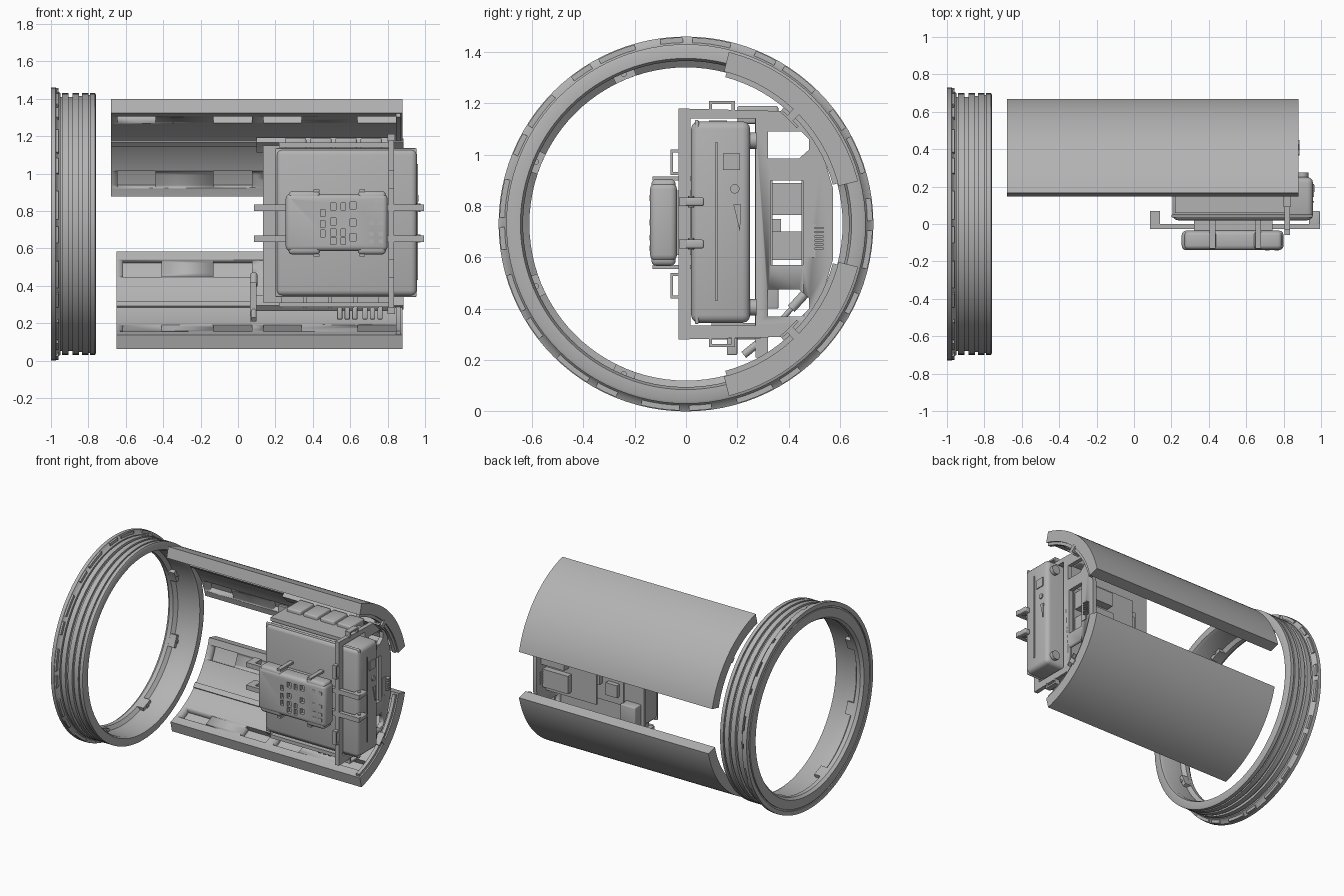
import bpy, bmesh, math
from mathutils import Vector

cube = bpy.data.objects.get("Cube")
if cube:
    bpy.data.objects.remove(cube, do_unlink=True)

CZ = 0.73  # height of the tube axis
grey = bpy.data.materials.new("plain grey")
grey.use_nodes = True
grey.diffuse_color = (0.45, 0.45, 0.45, 1)
grey.node_tree.nodes["Principled BSDF"].inputs["Base Color"].default_value = grey.diffuse_color


def finish(name, bm, smooth=True):
    bmesh.ops.recalc_face_normals(bm, faces=bm.faces)
    me = bpy.data.meshes.new(name)
    bm.to_mesh(me)
    bm.free()
    ob = bpy.data.objects.new(name, me)
    bpy.context.collection.objects.link(ob)
    me.materials.append(grey)
    if smooth:
        activate(ob)
        bpy.ops.object.shade_smooth_by_angle(angle=math.radians(30))
    return ob


def activate(ob):
    bpy.ops.object.select_all(action='DESELECT')
    ob.select_set(True)
    bpy.context.view_layer.objects.active = ob


def box(name, xs, ys, zs, bevel=0.0):
    bm = bmesh.new()
    bmesh.ops.create_cube(bm, size=1)
    for v in bm.verts:
        v.co = [(a + b) / 2 + c * (b - a) for (a, b), c in zip((xs, ys, zs), v.co)]
    if bevel:
        bmesh.ops.bevel(bm, geom=bm.edges[:], offset=bevel, segments=3, profile=0.5, affect='EDGES')
    return finish(name, bm, bevel > 0)


def rod(name, p, q, r, sides=24):
    p, q = Vector(p), Vector(q)
    bm = bmesh.new()
    bmesh.ops.create_cone(bm, cap_ends=True, segments=sides, radius1=r, radius2=r, depth=(q - p).length)
    turn = (q - p).to_track_quat('Z', 'Y').to_matrix()
    for v in bm.verts:
        v.co = turn @ v.co + (p + q) / 2
    return finish(name, bm)


def prism(name, outline, x0, x1, smooth=True):
    """Extrude a (y, z from axis) outline along x."""
    bm = bmesh.new()
    face = bm.faces.new([bm.verts.new((x0, y, CZ + z)) for y, z in outline])
    new = bmesh.ops.extrude_face_region(bm, geom=[face])["geom"]
    for v in new:
        if isinstance(v, bmesh.types.BMVert):
            v.co.x = x1
    return finish(name, bm, smooth)


def arc(r, a0, a1, n):
    angles = [math.radians(a0 + (a1 - a0) * i / n) for i in range(n + 1)]
    return [(r * math.cos(a), r * math.sin(a)) for a in angles]


def sector(name, r0, r1, a0, a1, x0, x1, n=24):
    return prism(name, arc(r0, a0, a1, n) + arc(r1, a1, a0, n), x0, x1)


def cut(target, cutters):
    for c in cutters:
        c.hide_render = True
        mod = target.modifiers.new("cut", 'BOOLEAN')
        mod.operation, mod.solver, mod.object = 'DIFFERENCE', 'EXACT', c
        activate(target)
        bpy.ops.object.modifier_apply(modifier=mod.name)
        bpy.data.objects.remove(c, do_unlink=True)


# Grooved coupling ring, turned around the tube axis
profile = [(-1, 0.625), (-1, 0.69), (-0.993, 0.69), (-0.993, 0.7), (-1, 0.7), (-1, 0.73),
           (-0.975, 0.73), (-0.965, 0.71), (-0.95, 0.7), (-0.95, 0.68), (-0.94, 0.68),
           (-0.94, 0.7), (-0.905, 0.7), (-0.905, 0.68), (-0.885, 0.68), (-0.885, 0.7),
           (-0.85, 0.7), (-0.85, 0.685), (-0.835, 0.685), (-0.835, 0.7), (-0.8, 0.7),
           (-0.8, 0.69), (-0.79, 0.69), (-0.79, 0.7), (-0.765, 0.7), (-0.76, 0.69),
           (-0.76, 0.645), (-0.78, 0.635), (-0.93, 0.635), (-0.95, 0.61), (-0.98, 0.61)]
bm = bmesh.new()
SEG = 96
rings = []
for i in range(SEG):
    a = 2 * math.pi * i / SEG
    rings.append([bm.verts.new((x, r * math.cos(a), CZ + r * math.sin(a))) for x, r in profile])
for i in range(SEG):
    a, b = rings[i], rings[(i + 1) % SEG]
    for j in range(len(profile)):
        k = (j + 1) % len(profile)
        bm.faces.new((a[j], a[k], b[k], b[j]))
finish("coupling_ring", bm)

# Flange segments around the ring and screw lugs in its bore
for i in range(24):
    a = i * 15
    sector("flange_segment", 0.7, 0.727, a + 1, a + (13 if i % 2 else 8), -0.98, -0.96, 4)
for i in range(8):
    a = 22.5 + 45 * i
    sector("screw_lug", 0.61, 0.645, a - 4, a + 4, -0.95, -0.9, 4)
    y, z = arc(0.632, a, a, 1)[0]
    rod("lug_screw", (-0.91, y, CZ + z), (-0.893, y, CZ + z), 0.011, 12)

# Two curved shells with inner pockets and a middle rib
for name, s, x0 in (("upper", 1, -0.68), ("lower", -1, -0.65)):
    shell = sector(name + "_shell", 0.612, 0.69, 14 * s, 76 * s, x0, 0.88, 32)
    pockets = []
    for px in (x0 + 0.035, -0.13, 0.135, 0.64):
        for a0, a1 in ((18.5, 27.5), (62, 70)):
            pockets.append(sector("pocket_cutter", 0.59, 0.655, a0 * s, a1 * s, px, px + 0.205, 6))
    cut(shell, pockets)
    sector(name + "_shell_rib", 0.6, 0.614, 43.5 * s, 47 * s, x0, 0.86, 4)
    sector(name + "_end_flange", 0.592, 0.62, 15 * s, 75 * s, 0.845, 0.87, 24)
    sector(name + "_rib_clip", 0.57, 0.625, 44 * s, 47 * s, 0.84, 0.885, 2)
    sector(name + "_clip_bar", 0.57, 0.58, 41 * s, 50 * s, 0.84, 0.885, 2)
    # rail behind the device, carried by the rib
    sector(name + "_rail", 0.57, 0.605, 42 * s, 50 * s, 0.1, 0.84, 4)

# End plate, with openings for the device, weight relief and electronics
edge = arc(0.6, -47, -28, 8) + [(0.572, -0.14), (0.572, 0.14)] + arc(0.6, 28, 47, 8)
plate = prism("end_plate", [(-0.03, -0.45)] + edge + [(-0.03, 0.45)], 0.805, 0.835)
openings = [box("opening_cutter", (0.7, 0.9), (0.018, 0.27), (0.335, 1.14)),
            box("opening_cutter", (0.7, 0.9), (0.33, 0.455), (0.57, 0.9))]
for s in (1, -1):
    octagon = [(0.32, 0.255), (0.44, 0.255), (0.48, 0.29), (0.48, 0.33),
               (0.45, 0.36), (0.32, 0.36)]
    openings.append(prism("relief_cutter", [(y, z * s) for y, z in octagon], 0.7, 0.9))
cut(plate, openings)

# Small loop handles on the plate edges
for s in (1, -1):
    for y in (0.09, 0.178):
        box("edge_loop_post", (0.8, 0.84), (y, y + 0.012), sorted((CZ + 0.44 * s, CZ + 0.48 * s)))
    box("edge_loop_bar", (0.8, 0.84), (0.09, 0.19), sorted((CZ + 0.468 * s, CZ + 0.48 * s)))
    zc = CZ + 0.24 * s
    for z in (zc - 0.05, zc + 0.038):
        box("front_loop_post", (0.805, 0.835), (-0.06, -0.025), (z, z + 0.012))
    box("front_loop_bar", (0.805, 0.835), (-0.06, -0.05), (zc - 0.05, zc + 0.05))

# Main device case
box("main_case", (0.205, 0.957), (0.02, 0.25), (0.345, 1.13), 0.03)
box("case_rim", (0.2, 0.955), (0.035, 0.05), (0.34, 1.135), 0.006)
box("case_top_label", (0.36, 0.8), (0.09, 0.16), (1.128, 1.134))
side = (0.95, 0.963)
box("side_button", side, (0.145, 0.21), (0.94, 1.005))
box("side_seam", side, (0.115, 0.122), (0.43, 1.05))
rod("side_knob", (0.95, 0.19, 0.867), (0.965, 0.19, 0.867), 0.018)
prism("side_pointer", [(0.185, 0.075), (0.215, 0.075), (0.21, -0.03)], *side, smooth=False)
for s in (1, -1):
    rod("case_foot", (0.9, 0.24, CZ + 0.325 * s), (0.9, 0.275, CZ + 0.325 * s), 0.032)

# Front control unit with slotted face
unit = box("front_unit", (0.255, 0.8), (-0.14, -0.035), (0.585, 0.89), 0.025)
for x0, x1 in ((0.27, 0.44), (0.64, 0.79)):
    box("front_unit_end", (x0, x1), (-0.135, -0.04), (0.567, 0.905), 0.02)
slots = []
for x, zs, w in ((0.44, (0.66, 0.71, 0.77), 0.025), (0.495, (0.62, 0.665, 0.725, 0.805), 0.03),
                 (0.55, (0.62, 0.665, 0.805), 0.025), (0.6, (0.64, 0.72, 0.81), 0.03)):
    for z in zs:
        slots.append(box("slot_cutter", (x, x + w), (-0.16, -0.115), (z, z + 0.038)))
cut(unit, slots)
for x in (0.7, 0.75):
    for z in (0.625, 0.665, 0.725, 0.82):
        box("front_key", (x, x + 0.025), (-0.143, -0.13), (z, z + 0.022))
box("unit_mount", (0.32, 0.74), (-0.045, 0.03), (0.61, 0.86))
for x in (0.405, 0.65):
    for z0, z1 in ((0.9, 0.915), (0.555, 0.57)):
        box("unit_strap", (x, x + 0.03), (-0.13, 0.03), (z0, z1))

# Two cross arms with hooked ends
for z in (0.635, 0.8):
    zs = (z, z + 0.034)
    box("cross_arm", (0.085, 0.995), (-0.028, 0.0), zs)
    box("inner_hook", (0.085, 0.14), (-0.028, 0.07), zs)
    box("outer_hook", (0.935, 0.995), (-0.02, 0.07), zs, 0.008)
    rod("hook_pin", (0.965, 0.02, z - 0.005), (0.965, 0.02, z + 0.04), 0.012, 12)

# Carrier plate behind the case, with trays above and below
carrier = box("carrier_plate", (0.135, 0.82), (0.268, 0.29), (0.31, 1.15))
cut(carrier, [rod("hole_cutter", (0.17, 0.2, z), (0.17, 0.4, z), 0.013, 16) for z in (0.6, 0.88)])
for z in (0.285, 1.14):
    box("carrier_tray", (0.22, 0.82), (0.06, 0.29), (z, z + 0.025))
for i in range(4):
    x = 0.25 + 0.135 * i
    box("top_connector", (x, x + 0.115), (0.2, 0.36), (1.12, 1.19), 0.01)
    box("bottom_connector", (x - 0.02, x + 0.1), (0.1, 0.27), (0.28, 0.345))
for i in range(3):
    for x in (0.53, 0.665):
        box("cable_plug", (x + i * 0.04, x + 0.028 + i * 0.04), (0.16, 0.2), (0.22, 0.29), 0.005)

# Electronics behind the carrier plate
for x in (0.3, 0.66):
    box("board_post", (x, x + 0.025), (0.28, 0.335), (0.55, 0.93))
box("circuit_board", (0.27, 0.8), (0.325, 0.337), (0.54, 0.93))
box("port_block", (0.58, 0.79), (0.335, 0.45), (0.765, 0.89))
box("port_block", (0.58, 0.79), (0.335, 0.45), (0.59, 0.7))
box("upper_board", (0.4, 0.82), (0.45, 0.462), (0.56, 0.92))
box("relay_block", (0.62, 0.82), (0.46, 0.52), (0.77, 0.87))
box("pin_header", (0.6, 0.84), (0.46, 0.505), (0.6, 0.73))
for i in range(6):
    z = 0.63 + i * 0.016
    box("header_pin", (0.8, 0.86), (0.5, 0.535), (z, z + 0.008))
for x, z in ((0.3, 0.6), (0.3, 0.78), (0.44, 0.66)):
    box("board_chip", (x, x + 0.09), (0.335, 0.37), (z, z + 0.09))
box("rear_module", (0.16, 0.28), (0.285, 0.36), (0.4, 0.56), 0.006)

# Angled locking pins on the lower shell
rod("locking_pin", (0.085, 0.41, 0.4), (0.085, 0.465, 0.46), 0.018)
rod("locking_pin_stem", (0.085, 0.3, 0.28), (0.085, 0.42, 0.41), 0.01)
rod("locking_pin", (0.085, 0.225, 0.22), (0.085, 0.28, 0.265), 0.015)
box("pin_lever", (0.065, 0.1), (0.27, 0.32), (0.21, 0.42))
